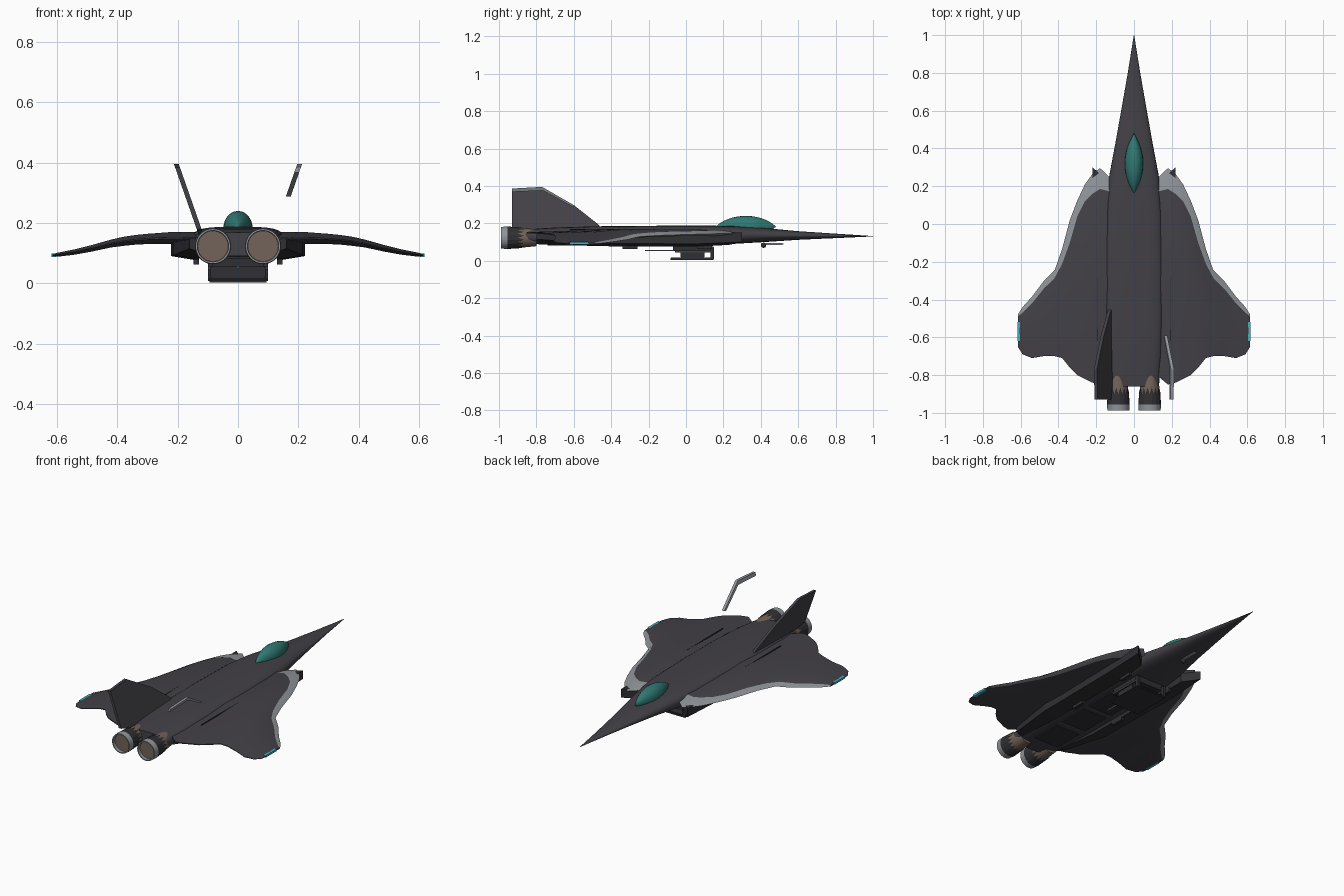
import bpy, bmesh, math
from mathutils import Vector

cube = bpy.data.objects.get("Cube")
if cube:
    bpy.data.objects.remove(cube, do_unlink=True)


def material(name, r, g, b):
    m = bpy.data.materials.new(name)
    m.use_nodes = True
    m.diffuse_color = (r, g, b, 1)
    m.node_tree.nodes["Principled BSDF"].inputs["Base Color"].default_value = (r, g, b, 1)
    return m


HULL = material("charcoal hull", .055, .052, .062)
TRIM = material("light grey trim", .28, .30, .32)
DARK = material("dark metal", .03, .03, .035)
GLASS = material("teal glass", .03, .19, .17)
BROWN = material("burnt brown", .17, .125, .10)
LIGHT = material("cyan lamp", .06, .45, .55)


def finish(name, bm, mats, smooth=False):
    bmesh.ops.recalc_face_normals(bm, faces=bm.faces[:])
    me = bpy.data.meshes.new(name)
    bm.to_mesh(me)
    bm.free()
    ob = bpy.data.objects.new(name, me)
    bpy.context.collection.objects.link(ob)
    for m in mats:
        me.materials.append(m)
    if smooth:
        bpy.ops.object.select_all(action='DESELECT')
        ob.select_set(True)
        bpy.context.view_layer.objects.active = ob
        bpy.ops.object.shade_smooth_by_angle(angle=math.radians(35))
    return ob


def loft(bm, rings, caps=True):
    """Bridge closed rings of equal length; returns faces row by row."""
    vs = [[bm.verts.new(p) for p in r] for r in rings]
    n = len(vs[0])
    rows = [[bm.faces.new((a[i], a[(i + 1) % n], b[(i + 1) % n], b[i])) for i in range(n)]
            for a, b in zip(vs, vs[1:])]
    if caps:
        bm.faces.new(vs[0])
        bm.faces.new(vs[-1])
    return rows


def box(name, x, y, z, mat, bevel=0):
    bm = bmesh.new()
    lo, hi = Vector((x[0], y[0], z[0])), Vector((x[1], y[1], z[1]))
    bmesh.ops.create_cube(bm, size=1)
    for v in bm.verts:
        v.co = (lo + hi) / 2 + v.co * (hi - lo)
    if bevel:
        bmesh.ops.bevel(bm, geom=bm.edges[:], offset=bevel, segments=2, affect='EDGES')
    return finish(name, bm, [mat])


def section(y, w, top, bottom, power, n=28):
    """Rounded-box cross-section across the body."""
    mid, h = (top + bottom) / 2, (top - bottom) / 2
    ring = []
    for i in range(n):
        c, s = math.cos(math.tau * i / n), math.sin(math.tau * i / n)
        ring.append((math.copysign(abs(c) ** power, c) * w, y,
                     mid + math.copysign(abs(s) ** power, s) * h))
    return ring


# Fuselage: needle nose growing into a flat, wide body
body = [(1, .001, .132, .130, 1), (.8, .033, .145, .121, 1), (.6, .068, .158, .112, .95),
        (.42, .1, .175, .1, .9), (.25, .132, .186, .09, .75), (.1, .146, .188, .086, .6),
        (-.2, .153, .187, .086, .55), (-.5, .153, .184, .086, .55),
        (-.7, .147, .178, .086, .6), (-.86, .132, .168, .09, .65)]
bm = bmesh.new()
loft(bm, [section(*s) for s in body])
finish("fuselage", bm, [HULL], True)

# Canopy: spindle shape set into the spine
bm = bmesh.new()
rings = []
for i in range(17):
    t = i / 16 * 2 - 1
    r = max(1 - t * t, .004)
    rings.append([(.049 * r * math.cos(a), .32 + .16 * t, .182 + .058 * r ** .8 * math.sin(a))
                  for a in (math.tau * k / 20 for k in range(20))])
loft(bm, rings)
finish("canopy", bm, [GLASS], True)

# Wings: span, leading edge, trim line, trailing edge, height, half thickness
span = [(.12, .24, .17, -.80, .150, .020), (.18, .296, .185, -.85, .150, .020),
        (.22, .265, .16, -.84, .150, .020), (.26, .21, .12, -.82, .149, .018),
        (.30, .125, .04, -.80, .147, .017), (.34, .02, -.10, -.76, .144, .016),
        (.38, -.13, -.21, -.71, .139, .015), (.42, -.245, -.285, -.70, .132, .013),
        (.48, -.305, -.345, -.70, .117, .011), (.54, -.385, -.42, -.71, .104, .009),
        (.59, -.44, -.47, -.69, .096, .007), (.615, -.48, -.49, -.65, .092, .005)]
for side, label in ((1, "left"), (-1, "right")):
    bm = bmesh.new()
    rings = []
    for x, le, cut, te, z, h in span:
        mid = (cut + te) / 2
        rings.append([(side * x, y, z + k * h) for y, k in
                      ((le, -.2), (cut, .75), (mid, 1), (te, .15),
                       (te, -.15), (mid, -1), (cut, -.85))])
    for row in loft(bm, rings):
        row[0].material_index = row[6].material_index = 1
    finish(label + "_wing", bm, [HULL, TRIM], True)
    tip = sorted((side * .603, side * .618))
    box(label + "_wingtip_lamp", tip, (-.62, -.52), (.087, .099), LIGHT)

    # Intake duct with raked lip under the wing root
    bm = bmesh.new()
    duct = [(.14, .23, .22, .30, .085, .15), (.13, .05, .222, .05, .075, .15),
            (.13, -.5, .215, -.5, .078, .15), (.12, -.8, .16, -.8, .10, .15)]
    loft(bm, [[(side * a, ya, lo), (side * b, yb, lo + .015), (side * b, yb, hi),
               (side * a, ya, hi)] for a, ya, b, yb, lo, hi in duct])
    finish(label + "_intake", bm, [DARK])
    for y in (.1, -.3):
        px = sorted((side * .13, side * .148))
        box(label + "_belly_hinge", px, (y - .04, y + .04), (.063, .09), DARK)
    seam = sorted((side * .19, side * .194))
    box(label + "_wing_seam", seam, (-.62, -.28), (.165, .1705), DARK)

    # Exhaust nozzle: brown core, jagged petals, pale end ring
    cx, cz, n = side * .083, .123, 32

    def circle(y, r, jag=0):
        return [(cx + r * math.cos(math.tau * i / n), y + jag * (i % 2),
                 cz + r * math.sin(math.tau * i / n)) for i in range(n)]

    bm = bmesh.new()
    loft(bm, [circle(-.80, .045), circle(-.86, .051), circle(-.97, .055)])
    finish(label + "_nozzle_core", bm, [BROWN], True)
    bm = bmesh.new()
    rows = loft(bm, [circle(-.90, .0555, .035), circle(-.955, .060), circle(-.988, .058),
                     circle(-.988, .052), circle(-.96, .050)], False)
    for row in rows[1:]:
        for f in row:
            f.material_index = 1
    finish(label + "_nozzle_petals", bm, [DARK, TRIM])


# Tail surfaces: thin plates leaning outwards
def leaning_plate(name, side, profile, half, mat):
    bm = bmesh.new()
    loft(bm, [[(side * (.122 + (z - .16) * .35 + d), y, z) for y, z in profile]
              for d in (-half, half)])
    return finish(name, bm, [mat])


leaning_plate("right_tail_fin", -1, [(-.45, .17), (-.47, .195), (-.59, .29), (-.77, .395),
                                     (-.93, .385), (-.93, .18), (-.86, .16)], .008, HULL)
leaning_plate("left_tail_edge", 1, [(-.59, .292), (-.77, .395), (-.93, .386), (-.93, .368),
                                    (-.765, .375), (-.605, .288)], .008, TRIM)

# Belly pod: tray, housing, posts and rod
box("pod_tray", (-.1, .1), (-.085, .15), (.003, .018), DARK, .005)
box("pod_housing", (-.092, .092), (-.03, .1), (.015, .057), DARK, .004)
box("pod_mount", (-.085, .085), (-.07, .13), (.054, .09), DARK)
for s in (-1, 1):
    box("pod_post", sorted((s * .08, s * .1)), (.13, .15), (.008, .075), DARK, .003)
    box("pod_rail", sorted((s * .09, s * .1)), (-.06, .14), (.045, .056), HULL)
box("pod_rod", (-.004, .004), (-.22, -.03), (.051, .057), TRIM)

# Belly doors and centre seam
for y in (-.65, -.42, -.2):
    box("belly_door", (-.08, .08), (y - .09, y + .09), (.081, .088), DARK)

# Sensor barrel and ball under the nose
box("nose_barrel", (-.008, .008), (.40, .52), (.084, .096), TRIM, .003)
bm = bmesh.new()
bmesh.ops.create_uvsphere(bm, u_segments=16, v_segments=10, radius=.014)
ball = finish("nose_sensor", bm, [DARK], True)
ball.location = (0, .415, .083)
